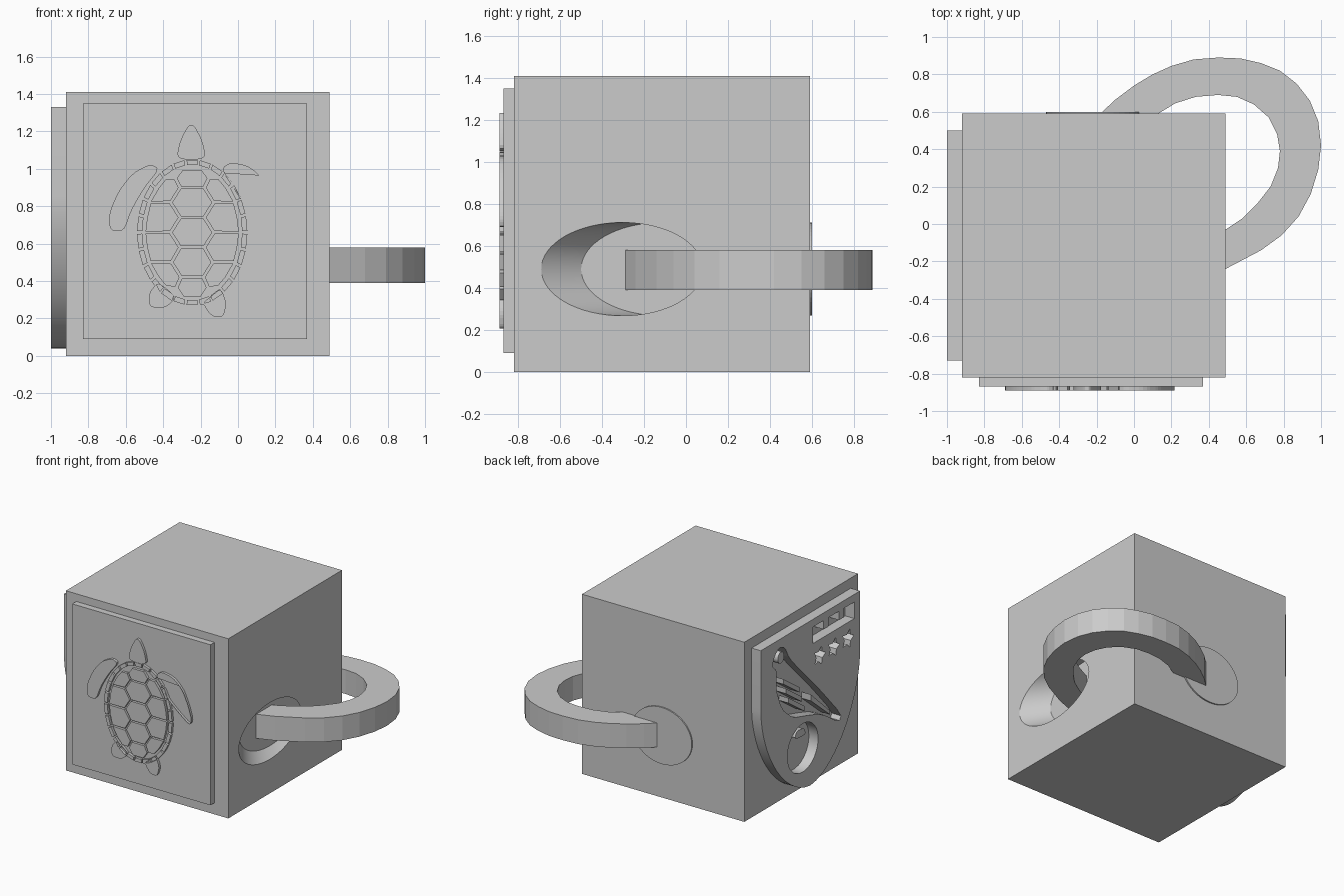
import bpy, bmesh, math
from mathutils import Matrix

if "Cube" in bpy.data.objects:
    bpy.data.objects.remove(bpy.data.objects["Cube"])

grey = bpy.data.materials.new("plain grey")
grey.diffuse_color = (0.6, 0.6, 0.6, 1)
grey.use_nodes = True
grey.node_tree.nodes["Principled BSDF"].inputs["Base Color"].default_value = grey.diffuse_color

# Local (u, v, depth) axes for shapes drawn on each side
FRONT = Matrix(((1, 0, 0), (0, 0, -1), (0, 1, 0))).to_4x4()
LEFT = Matrix(((0, 0, 1), (1, 0, 0), (0, 1, 0))).to_4x4()
TOP = Matrix.Identity(4)


def link(name, mesh):
    ob = bpy.data.objects.new(name, mesh)
    bpy.context.collection.objects.link(ob)
    mesh.materials.clear()
    mesh.materials.append(grey)
    return ob


def plate(name, loops, frame, d0, d1):
    """Extrude closed outlines from depth d0 to d1; nested outlines become holes."""
    cu = bpy.data.curves.new(name, 'CURVE')
    cu.dimensions, cu.fill_mode = '2D', 'BOTH'
    cu.extrude = (d1 - d0) / 2
    for pts in loops:
        sp = cu.splines.new('POLY')
        sp.points.add(len(pts) - 1)
        for p, (u, v) in zip(sp.points, pts):
            p.co = (u, v, 0, 1)
        sp.use_cyclic_u = True
    tmp = bpy.data.objects.new("temp", cu)
    bpy.context.collection.objects.link(tmp)
    dg = bpy.context.evaluated_depsgraph_get()
    me = bpy.data.meshes.new_from_object(tmp.evaluated_get(dg))
    bpy.data.objects.remove(tmp)
    me.transform(frame @ Matrix.Translation((0, 0, (d0 + d1) / 2)))
    bm = bmesh.new()
    bm.from_mesh(me)
    bmesh.ops.remove_doubles(bm, verts=bm.verts, dist=1e-5)
    bmesh.ops.recalc_face_normals(bm, faces=bm.faces)
    for f in bm.faces:
        f.smooth = False
    bm.to_mesh(me)
    bm.free()
    return link(name, me)


def rect(u0, u1, v0, v1):
    return [(u0, v0), (u1, v0), (u1, v1), (u0, v1)]


def oval(cu, cv, ru, rv, n=48):
    return [(cu + ru * math.cos(2 * math.pi * i / n),
             cv + rv * math.sin(2 * math.pi * i / n)) for i in range(n)]


def rounded(pts, times=2):
    """Corner cutting turns a rough outline into a soft one."""
    for _ in range(times):
        pts = [(a[0] * (1 - t) + b[0] * t, a[1] * (1 - t) + b[1] * t)
               for a, b in zip(pts, pts[1:] + pts[:1]) for t in (0.2, 0.8)]
    return pts


def shrink(pts, gap=0.008):
    cx = sum(p[0] for p in pts) / len(pts)
    cy = sum(p[1] for p in pts) / len(pts)
    out = []
    for x, y in pts:
        d = math.hypot(x - cx, y - cy)
        k = max(0.3, 1 - gap / d)
        out.append((cx + (x - cx) * k, cy + (y - cy) * k))
    return out


def smooth(ob):
    bpy.ops.object.select_all(action='DESELECT')
    ob.select_set(True)
    bpy.context.view_layer.objects.active = ob
    bpy.ops.object.shade_smooth_by_angle(angle=math.radians(30))


# Cube body with a slanted oval pocket in the right side
body = plate("cube_body", [rect(-0.92, 0.49, -0.82, 0.59)], TOP, 0, 1.41)
bm = bmesh.new()
ends = [[bm.verts.new((x, y, z)) for y, z in oval(cy, 0.49, 0.385, 0.222, 64)]
        for x, cy in ((0.36, -0.115), (0.62, -0.495))]
for e in ends:
    bm.faces.new(e)
for i in range(64):
    j = (i + 1) % 64
    bm.faces.new((ends[0][i], ends[0][j], ends[1][j], ends[1][i]))
bmesh.ops.recalc_face_normals(bm, faces=bm.faces)
me = bpy.data.meshes.new("pocket_cutter")
bm.to_mesh(me)
bm.free()
cutter = link("pocket_cutter", me)
cutter.hide_render = True
mod = body.modifiers.new("pocket", 'BOOLEAN')
mod.object, mod.operation, mod.solver = cutter, 'DIFFERENCE', 'EXACT'
cut = bpy.data.meshes.new_from_object(body.evaluated_get(bpy.context.evaluated_depsgraph_get()))
body.modifiers.clear()
body.data = cut
bpy.data.objects.remove(cutter)
smooth(body)

# Oval plug on the back where the ring enters
plate("back_plug", [oval(-0.21, 0.49, 0.26, 0.222)], FRONT, -0.60, -0.58)

# Flat ring looping around the back right corner
outer = [(-.29, .48), (-.18, .59), (-.1, .665), (0, .74), (.1, .80), (.2, .845), (.32, .88), (.45, .89),
         (.57, .885), (.68, .86), (.78, .82), (.87, .75), (.94, .66), (.985, .55), (1.0, .42),
         (.985, .29), (.945, .16), (.88, .04), (.79, -.06), (.68, -.14), (.49, -.24), (.355, -.29)]
inner = [(.355, -.1), (.49, -.03), (.58, .03), (.66, .11), (.73, .2), (.77, .3), (.78, .39), (.765, .48),
         (.72, .57), (.64, .64), (.55, .68), (.45, .69), (.33, .68), (.22, .645), (.13, .59), (.02, .5)]
plate("corner_ring", [outer + inner], TOP, 0.39, 0.58)

# Front panel
plate("front_panel", [rect(-0.83, 0.37, 0.09, 1.35)], FRONT, 0.81, 0.87)

# Sea animal relief: head and flippers
limbs = [
    [(-.33, 1.05), (-.17, 1.05), (-.19, 1.15), (-.235, 1.235), (-.265, 1.235), (-.31, 1.15)],
    [(-.42, 1.0), (-.47, 1.025), (-.56, .98), (-.64, .88), (-.69, .76), (-.685, .67), (-.61, .665), (-.57, .78), (-.5, .9)],
    [(-.09, 1.0), (-.04, 1.035), (.06, 1.015), (.14, .94), (.19, .83), (.22, .73), (.205, .68), (.1, .76), (.02, .83), (-.03, .91)],
    [(-.43, .39), (-.475, .34), (-.475, .26), (-.39, .255), (-.33, .31), (-.38, .36)],
    [(-.09, .36), (-.06, .28), (-.08, .205), (-.14, .21), (-.19, .28), (-.14, .32)]]
relief = [rounded(p) for p in limbs]

# Shell: rim pieces, then middle and side plates
CX, CZ = -0.245, 0.66


def arc(t, r):
    return (CX + (0.255 + r) * math.cos(t), CZ + (0.35 + r) * math.sin(t))


N = 26
for i in range(N):
    a, b = 2 * math.pi * (i + .08) / N, 2 * math.pi * (i + .92) / N
    relief.append([arc(a, .012), arc(a, .04), arc(b, .04), arc(b, .012)])
levels = [1.0, 0.9, 0.74, 0.58, 0.42, 0.31]
mids = [(a + b) / 2 for a, b in zip(levels, levels[1:])]
necks = [.055, .065, .065, .065, .06, .05]
wides = [.09, .115, .115, .11, .085]


def rim_x(z):
    return 0.255 * math.sqrt(1 - ((z - CZ) / 0.35) ** 2)


for i in range(5):
    a, m, b = levels[i], mids[i], levels[i + 1]
    half = [(necks[i], a), (wides[i], m), (necks[i + 1], b)]
    relief.append(shrink([(CX + x, z) for x, z in half] + [(CX - x, z) for x, z in half[::-1]]))
    if i:
        m0 = mids[i - 1]
        side = [(wides[i - 1], m0), (necks[i], a), (wides[i], m)] + [(rim_x(z), z) for z in (m, a, m0)]
        for s in (1, -1):
            relief.append(shrink([(CX + s * x, z) for x, z in side]))
plate("turtle_relief", relief, FRONT, 0.868, 0.89)

# Shield on the left with designs cut through it
shield = [(-0.73, 1.33), (0.5, 1.33)]
for i in range(41):
    t = math.pi * i / 40
    c, s = math.cos(t), math.sin(t)
    shield.append((-0.115 + 0.615 * math.copysign(abs(c) ** (2 / 1.75), c), 0.85 - 0.81 * abs(s) ** (2 / 1.75)))
bird = rounded([(.33, 1.22), (.27, 1.27), (.2, 1.24), (.15, 1.14), (.02, 1.0), (-.2, .78), (-.5, .45), (-.47, .4),
                (-.25, .55), (-.05, .61), (.1, .65), (.24, .77), (.31, .95), (.3, 1.1), (.36, 1.15)], 1)
loops = [shield, bird, oval(.25, 1.18, .04, .045, 16)]
# Feathers, tail strip and perch
for k in range(3):
    u, v = .22 - .03 * k, 1.0 - .085 * k
    loops.append([(u, v), (u - .2, v - .14), (u - .2, v - .18), (u, v - .04)])
loops.append([(-.12, .75), (-.36, .53), (-.36, .5), (-.12, .70)])
loops += [oval(-.02, .37, .19, .19, 40), rounded([(.08, .47), (-.06, .46), (-.04, .52), (.06, .53)])]
# Battlement band and row of ornaments
wall = [(-.15, 1.14), (-.15, 1.27)]
for k in range(3):
    u = -.15 - .19 * k
    wall += [(u - .13, 1.27), (u - .13, 1.20)]
    if k < 2:
        wall += [(u - .19, 1.20), (u - .19, 1.27)]
wall += [(-.66, 1.20), (-.66, 1.14)]
loops.append(wall)
for k in range(3):
    loops.append([(-.23 - .175 * k + (.075 if i % 2 else .04) * math.cos(i * math.pi / 5),
                   1.01 + (.075 if i % 2 else .04) * math.sin(i * math.pi / 5)) for i in range(10)])
smooth(plate("left_shield", loops, LEFT, -1.0, -0.915))
